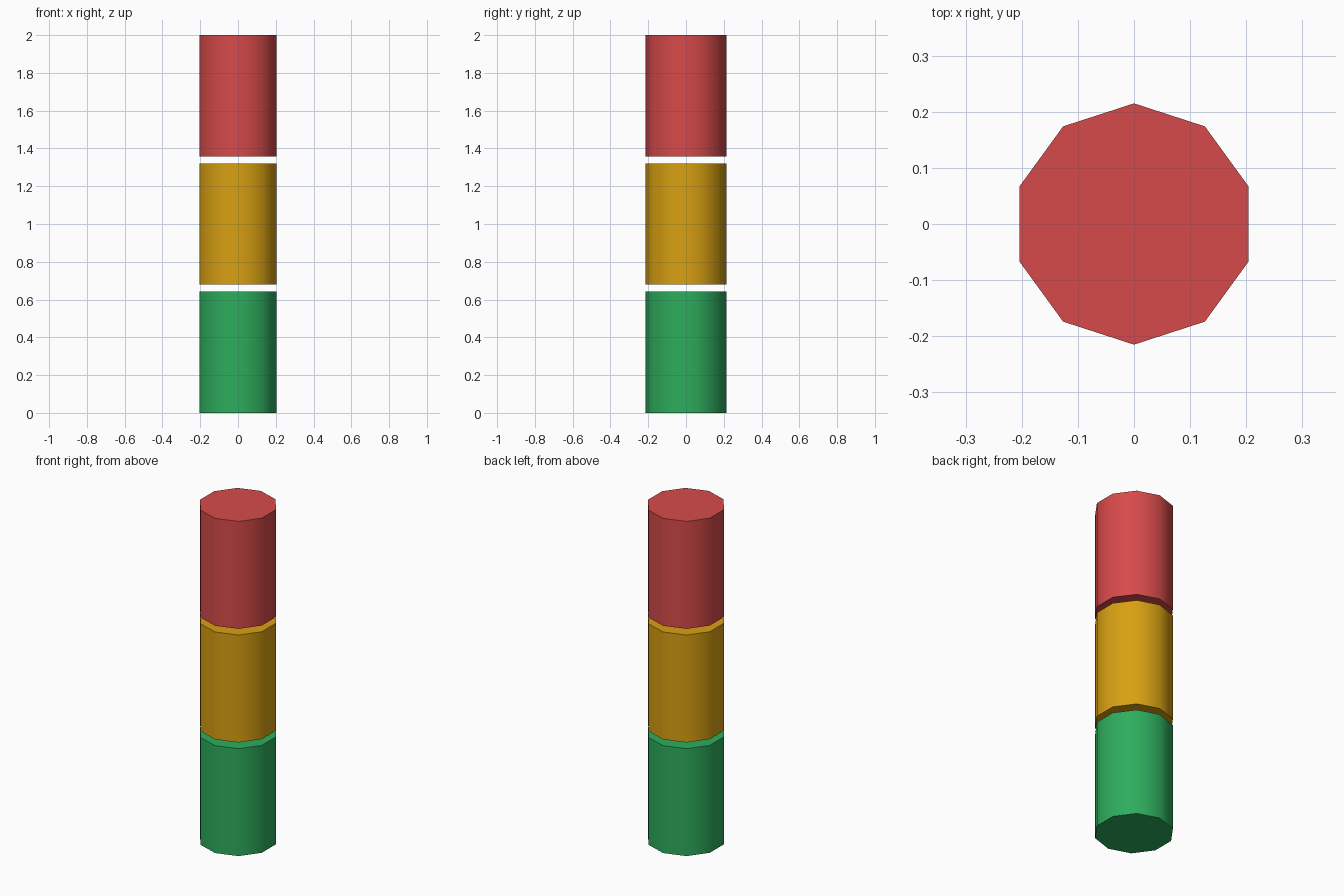
import bpy, math

if "Cube" in bpy.data.objects:
    bpy.data.objects.remove(bpy.data.objects["Cube"])

RADIUS = 0.215
HEIGHT = 0.642
PITCH = (2.0 - HEIGHT) / 2


def segment(name, index, color):
    """Ten-sided upright cylinder with smooth sides and crisp caps."""
    bpy.ops.mesh.primitive_cylinder_add(
        vertices=10, radius=RADIUS, depth=HEIGHT,
        location=(0, 0, index * PITCH + HEIGHT / 2))
    obj = bpy.context.object
    obj.name = name
    bpy.ops.object.shade_smooth_by_angle(angle=math.radians(60))
    mat = bpy.data.materials.new(name + "_color")
    mat.diffuse_color = (*color, 1)
    mat.use_nodes = True
    mat.node_tree.nodes["Principled BSDF"].inputs["Base Color"].default_value = mat.diffuse_color
    obj.data.materials.append(mat)


# Three stacked segments separated by narrow gaps
segment("lower_segment", 0, (0.027, 0.417, 0.110))
segment("middle_segment", 1, (0.687, 0.352, 0.006))
segment("upper_segment", 2, (0.680, 0.068, 0.068))
